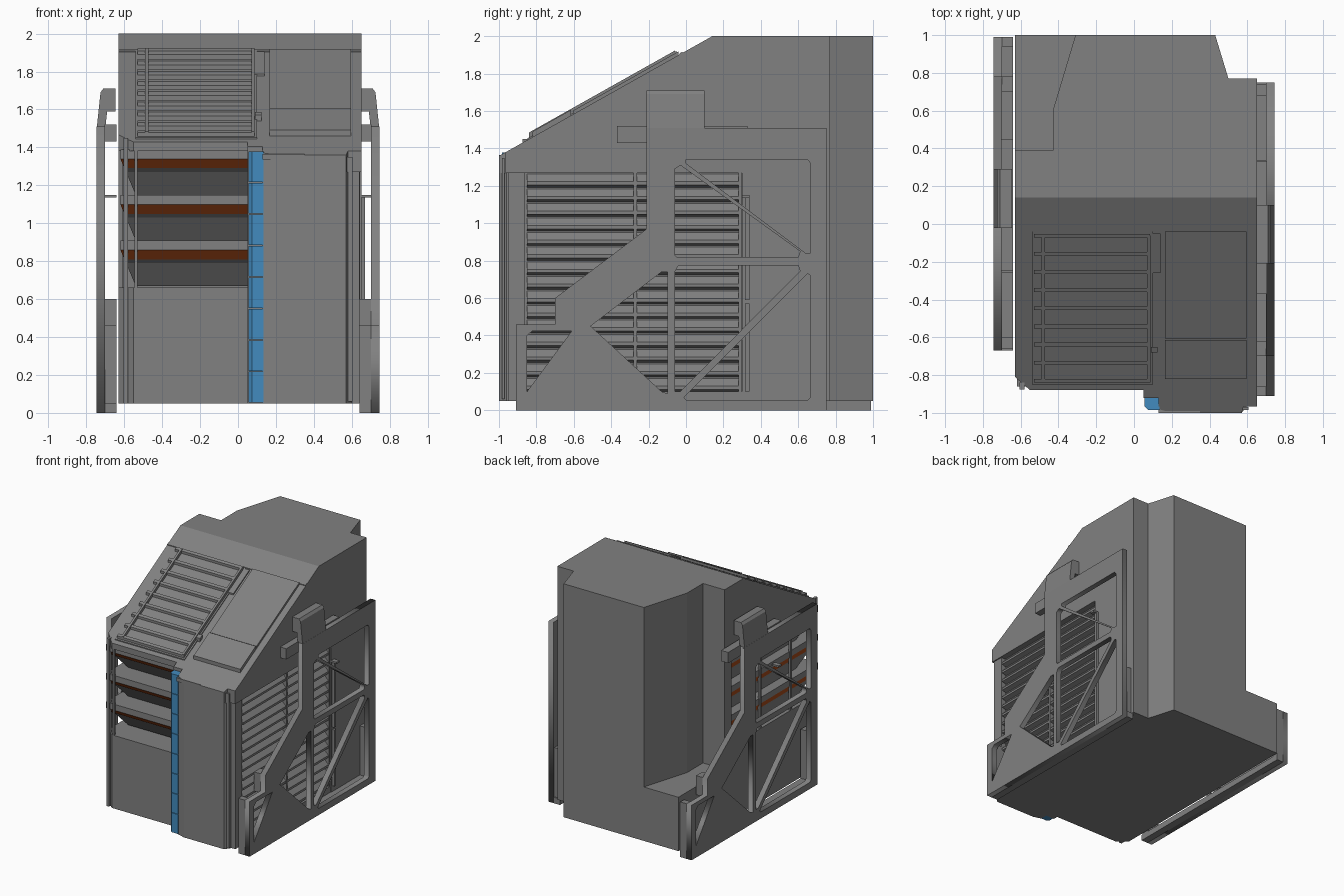
import bpy, bmesh, math
from mathutils import Matrix, Vector

cube = bpy.data.objects.get("Cube")
if cube:
    bpy.data.objects.remove(cube, do_unlink=True)


def material(name, rgb):
    m = bpy.data.materials.new(name)
    m.use_nodes = True
    m.diffuse_color = (*rgb, 1)
    m.node_tree.nodes["Principled BSDF"].inputs["Base Color"].default_value = (*rgb, 1)
    return m


GREY = material("grey metal", (0.22, 0.22, 0.22))
BLUE = material("blue trim", (0.055, 0.26, 0.52))
ORANGE = material("orange strip", (0.4, 0.07, 0.01))

SLOPE = 0.5614


def roof(y):
    return 2 + (y - 0.14) * SLOPE


def finish(name, bm, *mats):
    bmesh.ops.recalc_face_normals(bm, faces=bm.faces)
    me = bpy.data.meshes.new(name)
    bm.to_mesh(me)
    bm.free()
    for m in mats:
        me.materials.append(m)
    ob = bpy.data.objects.new(name, me)
    bpy.context.collection.objects.link(ob)
    return ob


def prism(name, pts, lo, hi, axis="z", mat=GREY, cut=False):
    """Extrude a profile along an axis; optionally trim it to the roof slope."""
    place = {"x": lambda a, b, h: (h, a, b),
             "y": lambda a, b, h: (a, h, b),
             "z": lambda a, b, h: (a, b, h)}[axis]
    bm = bmesh.new()
    low = [bm.verts.new(place(a, b, lo)) for a, b in pts]
    high = [bm.verts.new(place(a, b, hi)) for a, b in pts]
    bm.faces.new(low)
    bm.faces.new(high)
    n = len(pts)
    for i in range(n):
        j = (i + 1) % n
        bm.faces.new((low[i], low[j], high[j], high[i]))
    if cut:
        bmesh.ops.bisect_plane(bm, geom=bm.verts[:] + bm.edges[:] + bm.faces[:],
                               plane_co=(0, 0.14, 2), plane_no=(0, -SLOPE, 1), clear_outer=True)
        bmesh.ops.holes_fill(bm, edges=[e for e in bm.edges if e.is_boundary])
    return finish(name, bm, mat)


def box(name, x0, x1, y0, y1, z0, z1, mat=GREY):
    return prism(name, [(x0, y0), (x1, y0), (x1, y1), (x0, y1)], z0, z1, mat=mat)


def roof_strip(name, x0, x1, y0, y1, h):
    """Plate lying on the sloping roof, raised by h."""
    return prism(name, [(y0, roof(y0) - 0.01), (y1, roof(y1) - 0.01),
                        (y1, roof(y1) + h), (y0, roof(y0) + h)], x0, x1, "x")


# Main body, stacked from plan outlines
left_front = [(-0.63, -0.81), (-0.55, -0.88), (0.05, -0.88), (0.05, -0.92), (0.13, -0.92)]
bay_front = [(-0.63, 0.3), (0.05, 0.3), (0.05, -0.92), (0.13, -0.92)]
right_low = [(0.13, -0.98), (0.2, -1), (0.57, -1), (0.6, -0.96), (0.6, 0.3), (0.65, 0.3)]
right_high = [(0.13, -0.98), (0.2, -1), (0.57, -1), (0.58, -0.965), (0.65, -0.965)]
back_right = [(0.65, 0.77), (0.5, 0.77), (0.43, 1)]
back_full = back_right + [(-0.63, 1)]
back_notch = back_right + [(-0.31, 1), (-0.43, 0.6), (-0.43, 0.39), (-0.63, 0.39)]
prism("body_base", left_front + right_low + back_full, 0.05, 0.5)
prism("body_lower", left_front + right_low + back_notch, 0.5, 0.66)
prism("body_middle", bay_front + right_low + back_notch, 0.66, 1.27)
prism("body_upper", bay_front + right_high + back_notch, 1.27, 1.38, cut=True)
prism("body_roof", left_front + right_high + back_notch, 1.38, 2, cut=True)


# Open shelf bay at the front corner, with orange undersides
def shelf(name, top):
    rings = [(0, 0, 0), (0, 0, 0.05), (0.02, 0.05, 0.1), (0.03, 0.08, 0.12), (0.08, 0.18, 0.24)]
    bm = bmesh.new()
    loops = []
    for dx, dy, drop in rings:
        x, y, z = -0.62 + dx, -0.86 + dy, top - drop
        loops.append([bm.verts.new(p) for p in
                      ((x, y, z), (0.06, y, z), (0.06, 0.31, z), (x, 0.31, z))])
    bm.faces.new(loops[0])
    bm.faces.new(loops[-1])
    for k in range(len(loops) - 1):
        for i in range(4):
            j = (i + 1) % 4
            f = bm.faces.new((loops[k][i], loops[k][j], loops[k + 1][j], loops[k + 1][i]))
            f.material_index = 1 if k == 1 else 0
    return finish(name, bm, GREY, ORANGE)


for i in range(3):
    shelf(f"bay_shelf_{i + 1}", 0.91 + 0.24 * i)
box("bay_corner_post", -0.605, -0.58, -0.875, -0.84, 0.05, 1.45)
box("bay_inner_post", -0.545, -0.53, -0.88, -0.86, 0.66, 1.4)
for y in (-0.5, -0.1):
    box("bay_side_post", -0.63, -0.61, y, y + 0.02, 0.66, 1.38)

# Blue segmented corner trim
for i in range(8):
    z = 0.055 + i * 0.166
    prism("blue_trim_segment", [(0.055, -0.9), (0.055, -0.965), (0.075, -0.985),
                                (0.135, -0.985), (0.135, -0.9)], z, z + 0.162, mat=BLUE)

# Front panel details
box("front_header_strip", 0.13, 0.35, -1, -0.97, 1.335, 1.365)
box("front_corner_post", 0.6, 0.64, -0.95, -0.86, 0.05, 1.27)
box("front_corner_fin", 0.57, 0.605, -0.985, -0.97, 0.06, 1.35)

# Louvred side
for i in range(15):
    z = 0.1 + i * 0.078
    prism("side_louvre", [(0.6, z + 0.07), (0.64, z + 0.03), (0.64, z + 0.012), (0.6, z)],
          -0.85, 0.28, "y")
for y in (-0.28, 0.28):
    box("louvre_divider", 0.6, 0.643, y, y + 0.018, 0.08, 1.27)
box("louvre_sill", 0.6, 0.645, -0.9, 0.3, 0.05, 0.1)
for z0, z1 in ((0.1, 0.57), (0.59, 1.15)):
    box("side_conduit", 0.645, 0.67, 0.315, 0.34, z0, z1)

# Roof grille, hatch and trims
roof_strip("grille_base", -0.54, 0.1, -0.85, -0.04, 0.008)
for i in range(9):
    y = -0.84 + i * 0.096
    roof_strip("grille_slat", -0.53, 0.085, y, y + 0.02, 0.028)
for x in (-0.49, 0.07):
    roof_strip("grille_rail", x, x + 0.018, -0.84, -0.06, 0.035)
roof_strip("grille_side_trim", 0.09, 0.14, -0.26, -0.05, 0.012)
roof_strip("grille_latch", 0.09, 0.125, -0.68, -0.65, 0.03)
roof_strip("roof_hatch_upper", 0.165, 0.595, -0.605, -0.04, 0.02)
roof_strip("roof_hatch_lower", 0.165, 0.595, -0.82, -0.615, 0.03)
roof_strip("roof_ridge_seam", -0.63, 0.65, -0.035, -0.02, 0.006)


# Side truss frame, a flat plate with cut-outs
def truss_plate():
    outline = [(-0.91, 0), (-0.91, 0.46), (-0.7, 0.46), (-0.7, 0.6), (-0.21, 0.97),
               (-0.21, 1.51), (0.75, 1.51), (0.75, 0)]
    holes = [
        [(-0.85, 0.1), (-0.85, 0.4), (-0.82, 0.425), (-0.61, 0.425)],
        [(-0.51, 0.45), (-0.13, 0.74), (-0.1, 0.74), (-0.1, 0.09), (-0.13, 0.1)],
        [(-0.06, 0.74), (-0.04, 0.775), (0.6, 0.775), (0.61, 0.745), (-0.03, 0.1), (-0.06, 0.1)],
        [(0, 0.055), (0.65, 0.055), (0.665, 0.07), (0.665, 0.72), (0.65, 0.73), (-0.01, 0.07)],
        [(-0.06, 0.83), (-0.06, 1.29), (-0.03, 1.31), (0.61, 0.85), (0.6, 0.82), (-0.05, 0.82)],
        [(0, 1.34), (0.65, 1.34), (0.665, 1.32), (0.665, 0.84), (0.64, 0.84), (0, 1.32)]]
    cu = bpy.data.curves.new("truss_frame", "CURVE")
    cu.dimensions = "2D"
    cu.fill_mode = "BOTH"
    cu.extrude = 0.0225
    for pts in [outline] + holes:
        s = cu.splines.new("POLY")
        s.points.add(len(pts) - 1)
        for p, (a, b) in zip(s.points, pts):
            p.co = (a, b, 0, 1)
        s.use_cyclic_u = True
    tmp = bpy.data.objects.new("truss_curve", cu)
    bpy.context.collection.objects.link(tmp)
    bpy.context.view_layer.update()
    me = bpy.data.meshes.new_from_object(tmp.evaluated_get(bpy.context.evaluated_depsgraph_get()))
    bpy.data.objects.remove(tmp, do_unlink=True)
    me.transform(Matrix(((0, 0, 1, 0.7225), (1, 0, 0, 0), (0, 1, 0, 0), (0, 0, 0, 1))))
    me.materials.clear()
    me.materials.append(GREY)
    ob = bpy.data.objects.new("truss_frame", me)
    bpy.context.collection.objects.link(ob)
    return ob


arm = [(0.745, 1.5), (0.725, 1.69), (0.71, 1.71), (0.645, 1.71), (0.645, 1.59),
       (0.69, 1.59), (0.7, 1.5)]
truss = [
    truss_plate(),
    prism("truss_hook_arm", arm, -0.21, 0.1, "y"),
    box("truss_upper_bracket", 0.64, 0.705, -0.37, 0.33, 1.43, 1.52),
    box("truss_bottom_rail", 0.64, 0.7, -0.9, 0.75, 0, 0.05),
    box("truss_end_box", 0.64, 0.7, -0.91, -0.86, 0, 0.46),
    box("truss_step_block", 0.64, 0.7, -0.7, -0.62, 0.44, 0.6),
    box("truss_back_spacer", 0.64, 0.7, 0.68, 0.74, 0.05, 0.46),
    box("truss_middle_spacer", 0.64, 0.7, 0.3, 0.34, 1.135, 1.15),
]
# Opposite side repeats the frame turned half round
turn = Matrix.Translation(Vector((0, 0.08, 0))) @ Matrix.Rotation(math.pi, 4, "Z")
for part in truss:
    twin = part.copy()
    twin.name = "right_" + part.name
    part.name = "left_" + part.name
    twin.matrix_world = turn
    bpy.context.collection.objects.link(twin)
